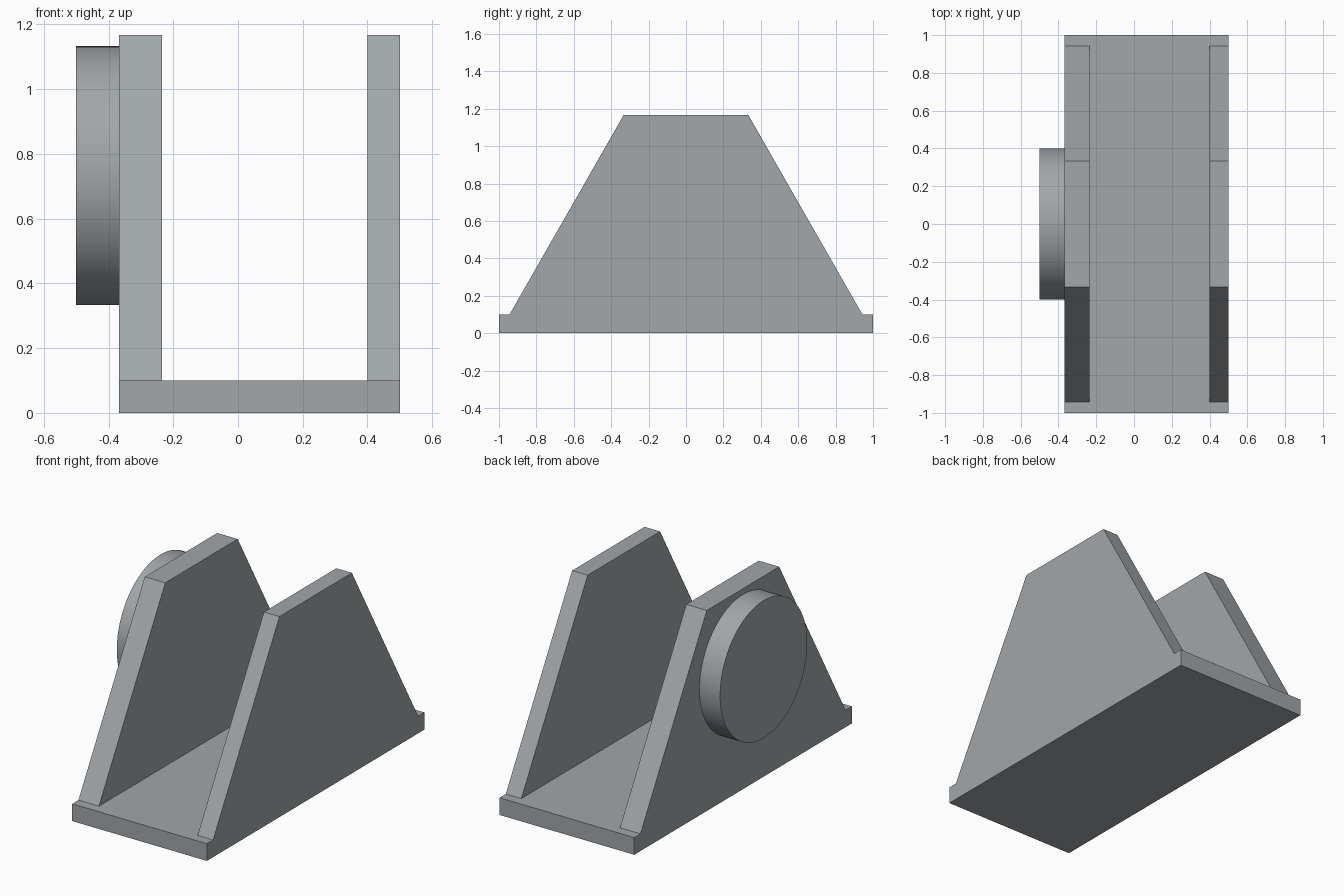
import bpy
import bmesh
from math import pi
from mathutils import Matrix, Vector

cube = bpy.data.objects.get("Cube")
if cube:
    bpy.data.objects.remove(cube, do_unlink=True)

# Single steel grey material
steel = bpy.data.materials.new("steel grey")
steel.use_nodes = True
colour = (0.36, 0.385, 0.40, 1)
steel.diffuse_color = colour
steel.node_tree.nodes["Principled BSDF"].inputs["Base Color"].default_value = colour

BASE_TOP, TOP = 0.1, 1.167
LEFT_X, RIGHT_X = 0.5, -0.367


def add_object(name, bm):
    bmesh.ops.recalc_face_normals(bm, faces=bm.faces)
    mesh = bpy.data.meshes.new(name)
    bm.to_mesh(mesh)
    bm.free()
    mesh.materials.append(steel)
    obj = bpy.data.objects.new(name, mesh)
    bpy.context.collection.objects.link(obj)
    return obj


def extrude_x(name, profile, x0, x1):
    """Extrude a (y, z) profile from x0 to x1."""
    bm = bmesh.new()
    face = bm.faces.new([bm.verts.new((x0, y, z)) for y, z in profile])
    result = bmesh.ops.extrude_face_region(bm, geom=[face], use_keep_orig=True)
    moved = [v for v in result["geom"] if isinstance(v, bmesh.types.BMVert)]
    bmesh.ops.translate(bm, verts=moved, vec=Vector((x1 - x0, 0, 0)))
    return add_object(name, bm)


# Base plate
extrude_x("base_plate", [(-1, 0), (1, 0), (1, BASE_TOP), (-1, BASE_TOP)], RIGHT_X, LEFT_X)

# Tapered side walls; the right one is thicker
wall = [(-0.943, BASE_TOP), (0.943, BASE_TOP), (0.333, TOP), (-0.333, TOP)]
extrude_x("left_wall", wall, 0.4, LEFT_X)
extrude_x("right_wall", wall, RIGHT_X, -0.235)

# Round boss on the outside of the right wall
bm = bmesh.new()
depth = RIGHT_X + 0.5
place = Matrix.Translation((RIGHT_X - depth / 2, 0, 0.733)) @ Matrix.Rotation(pi / 2, 4, "Y")
bmesh.ops.create_cone(bm, cap_ends=True, segments=96, radius1=0.4, radius2=0.4,
                      depth=depth, matrix=place)
boss = add_object("round_boss", bm)
bpy.ops.object.select_all(action="DESELECT")
boss.select_set(True)
bpy.context.view_layer.objects.active = boss
bpy.ops.object.shade_smooth_by_angle()
